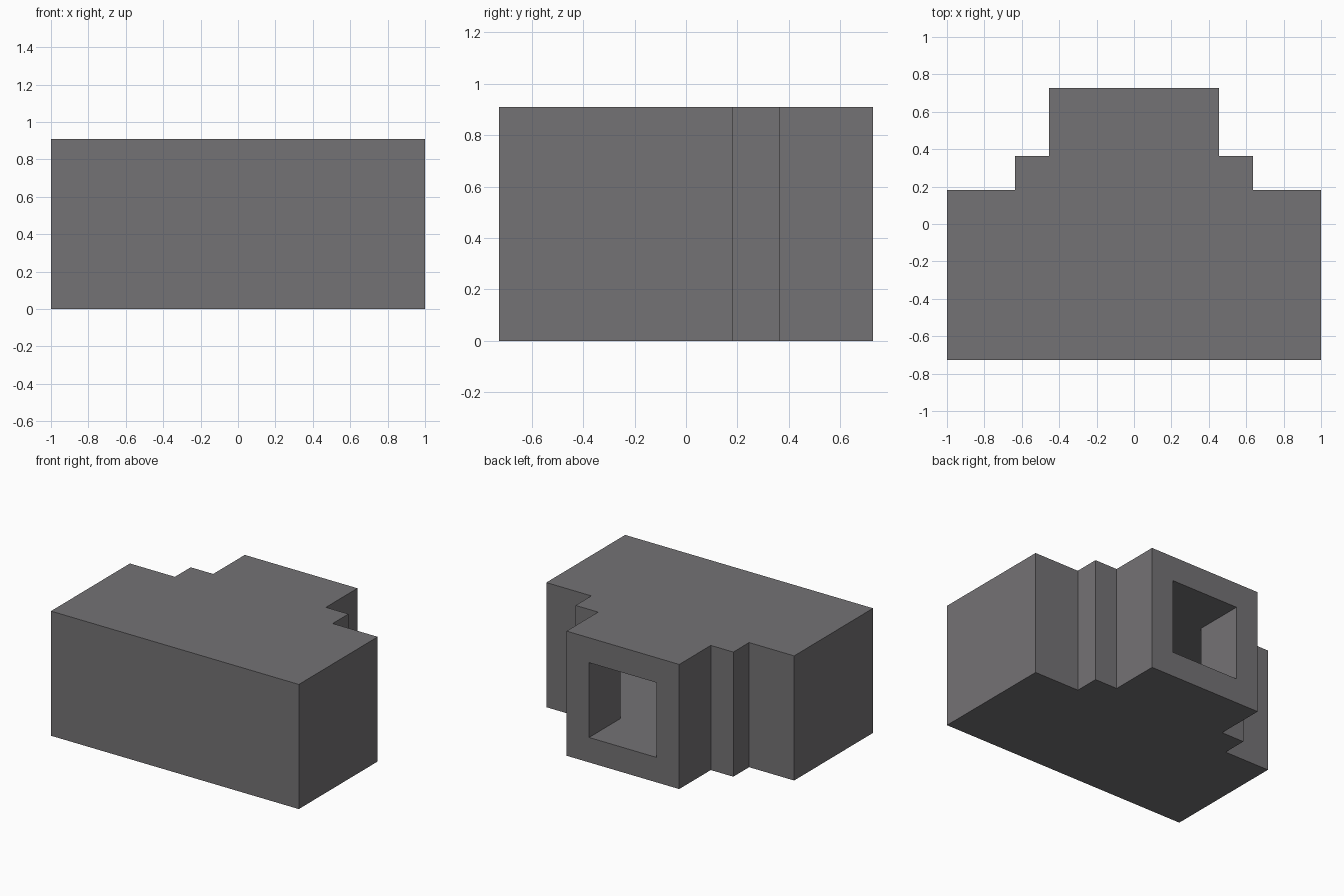
import bpy
import bmesh

cube = bpy.data.objects.get("Cube")
if cube:
    bpy.data.objects.remove(cube, do_unlink=True)

U = 2 / 11  # one building block

# Right-hand halves of the plan outlines, front to back, in blocks
OUTER = [(5.5, -4), (5.5, 1), (3.5, 1), (3.5, 2), (2.5, 2), (2.5, 4)]
INNER = [(4.5, -3), (4.5, 0), (3.5, 0), (3.5, 1), (2.5, 1), (2.5, 2),
         (1.5, 2), (1.5, 4)]


def stone_material():
    mat = bpy.data.materials.new("grey stone")
    colour = (0.175, 0.17, 0.178, 1)
    mat.diffuse_color = colour
    mat.use_nodes = True
    for node in mat.node_tree.nodes:
        if node.type == 'BSDF_PRINCIPLED':
            node.inputs["Base Color"].default_value = colour
            node.inputs["Roughness"].default_value = 0.9
    return mat


def open_prism(bm, half, z0, z1, inward=False):
    """Mirrored plan raised from z0 to z1, left open at the back.
    Returns the corners of the open back edge."""
    plan = half + [(-x, y) for x, y in reversed(half)]
    low = [bm.verts.new((x * U, y * U, z0 * U)) for x, y in plan]
    high = [bm.verts.new((x * U, y * U, z1 * U)) for x, y in plan]
    n = len(plan)
    back = len(half) - 1
    faces = [low[::-1], high]
    for i in range(n):
        j = (i + 1) % n
        if i != back:
            faces.append([low[i], low[j], high[j], high[i]])
    for f in faces:
        bm.faces.new(f[::-1] if inward else f)
    return [low[back], low[back + 1], high[back + 1], high[back]]


bm = bmesh.new()

# Outer shell and the hollow room inside it
outer_rim = open_prism(bm, OUTER, 0, 5)
inner_rim = open_prism(bm, INNER, 1, 4, inward=True)

# Frame around the doorway
for i in range(4):
    j = (i + 1) % 4
    bm.faces.new([outer_rim[i], outer_rim[j], inner_rim[j], inner_rim[i]])

# Merge the frame into one flat surface either side of the doorway
bm.normal_update()
mesh = bpy.data.meshes.new("hollow_block_room")
bm.to_mesh(mesh)
bm.free()
mesh.materials.append(stone_material())
room = bpy.data.objects.new("hollow_block_room", mesh)
bpy.context.collection.objects.link(room)
